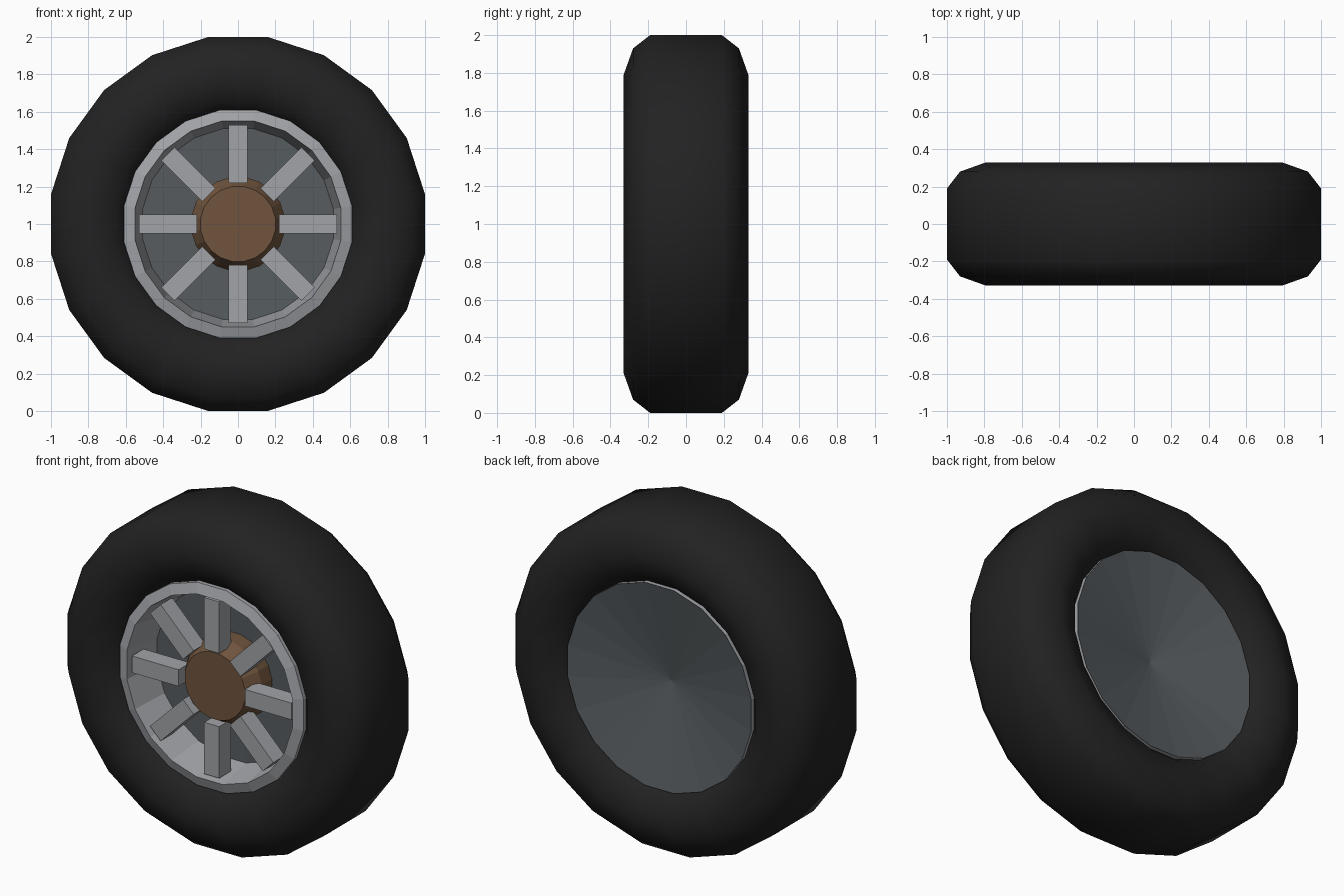
import bpy, bmesh, math
from mathutils import Matrix

if "Cube" in bpy.data.objects:
    bpy.data.objects.remove(bpy.data.objects["Cube"])

N = 20                              # sides of every round part
K = 1 / math.cos(math.pi / N)       # flat-to-flat radius -> corner radius


def material(name, rgb):
    m = bpy.data.materials.new(name)
    m.diffuse_color = (*rgb, 1)
    m.use_nodes = True
    m.node_tree.nodes["Principled BSDF"].inputs["Base Color"].default_value = m.diffuse_color
    return m


BLACK = material("rubber black", (0.016, 0.016, 0.016))
SILVER = material("light grey metal", (0.36, 0.37, 0.39))
DARK = material("dark grey metal", (0.095, 0.107, 0.115))
BROWN = material("hub brown", (0.16, 0.088, 0.046))


def finish(name, bm, mat):
    bmesh.ops.recalc_face_normals(bm, faces=bm.faces)
    me = bpy.data.meshes.new(name)
    bm.to_mesh(me)
    bm.free()
    me.materials.append(mat)
    ob = bpy.data.objects.new(name, me)
    bpy.context.collection.objects.link(ob)
    return ob


def lathe(name, profile, mat, closed=False):
    """Revolve (radius, y) points around the axle at z = 1."""
    bm = bmesh.new()
    rings = []
    for r, y in profile:
        if r == 0:
            rings.append([bm.verts.new((0, y, 1))] * N)
        else:
            angles = [2 * math.pi * (i + 0.5) / N for i in range(N)]
            rings.append([bm.verts.new((r * K * math.cos(a), y, 1 + r * K * math.sin(a)))
                          for a in angles])
    pairs = list(zip(rings, rings[1:]))
    if closed:
        pairs.append((rings[-1], rings[0]))
    for a, b in pairs:
        for i in range(N):
            j = (i + 1) % N
            bm.faces.new(list(dict.fromkeys((a[i], a[j], b[j], b[i]))))
    return finish(name, bm, mat)


# Tyre: rounded section, smooth shaded
half = [(1.0, 0.19), (0.93, 0.28), (0.79, 0.33), (0.655, 0.28), (0.58, 0.19)]
tyre = lathe("tyre", half + [(r, -y) for r, y in reversed(half)], BLACK, closed=True)
for p in tyre.data.polygons:
    p.use_smooth = True

# Rim with bevelled front lip and sloping inner wall
lathe("rim", [(0.61, 0.25), (0.61, -0.25), (0.55, -0.27), (0.51, -0.04), (0.51, 0.1)],
      SILVER, closed=True)

# Dished back plate, whose front side is seen behind the spokes
lathe("back_plate", [(0, -0.03), (0.515, -0.04), (0.61, 0.252), (0, 0.135)], DARK)

# Hub with tapered front
lathe("hub", [(0, -0.22), (0.2, -0.22), (0.25, -0.13), (0.25, 0.0), (0, 0.0)], BROWN)

# Eight box spokes
bm = bmesh.new()
for i in range(8):
    m = (Matrix.Translation((0, 0, 1)) @ Matrix.Rotation(i * math.pi / 4, 4, 'Y')
         @ Matrix.Translation((0, -0.195, 0.375)) @ Matrix.Diagonal((0.1, 0.11, 0.31, 1)))
    bmesh.ops.create_cube(bm, size=1, matrix=m)
finish("spokes", bm, SILVER)
